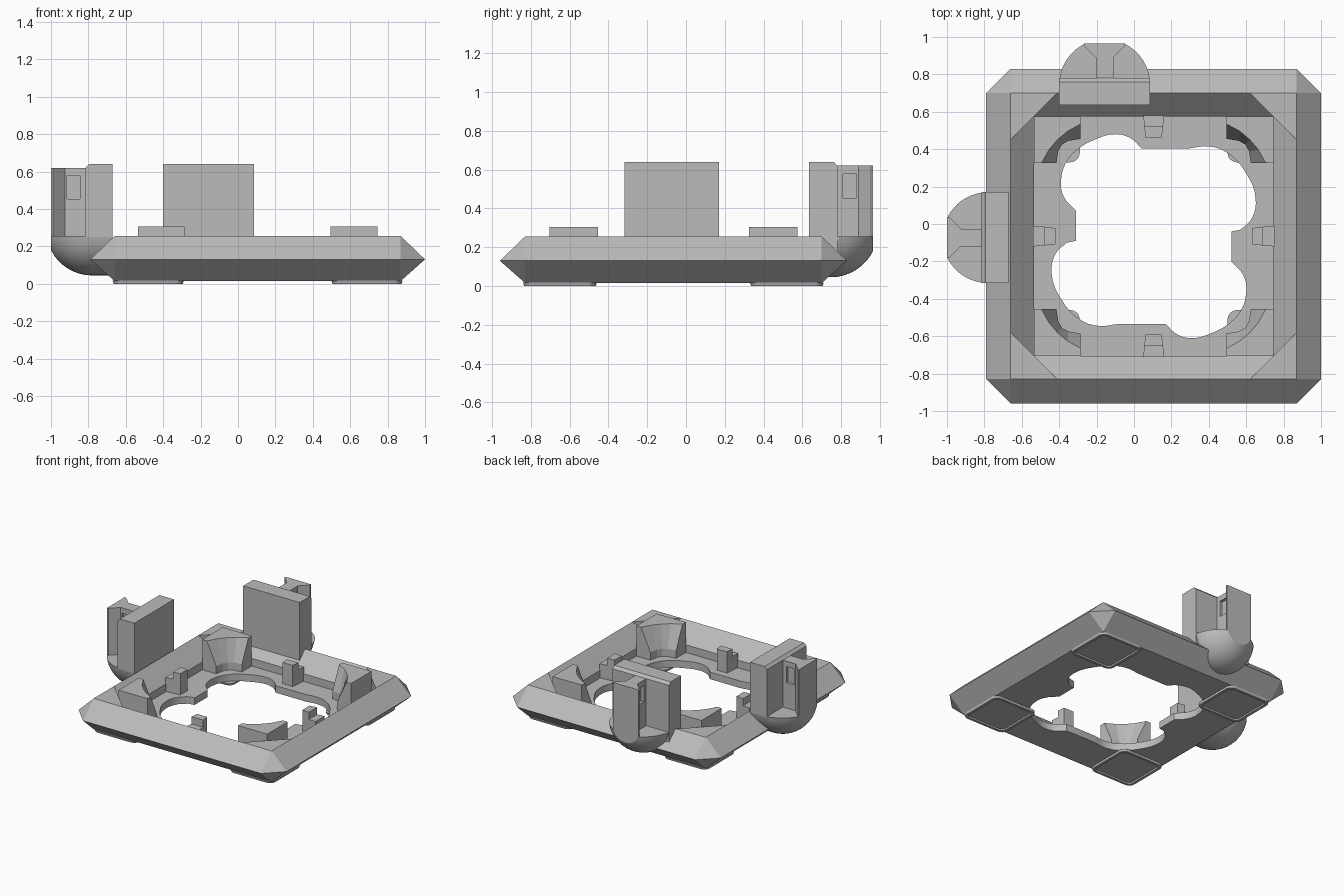
import bpy, bmesh, math
from mathutils import Matrix, Vector

if "Cube" in bpy.data.objects:
    bpy.data.objects.remove(bpy.data.objects["Cube"])

CX, CY = 0.105, -0.065          # centre of the square frame
grey = bpy.data.materials.new("plastic grey")
grey.diffuse_color = (0.5, 0.5, 0.5, 1)
grey.use_nodes = True
grey.node_tree.nodes["Principled BSDF"].inputs["Base Color"].default_value = grey.diffuse_color


def finish(name, bm, mat=Matrix(), smooth=False):
    bmesh.ops.remove_doubles(bm, verts=bm.verts, dist=1e-5)
    bmesh.ops.recalc_face_normals(bm, faces=bm.faces)
    me = bpy.data.meshes.new(name)
    bm.to_mesh(me)
    bm.free()
    me.materials.append(grey)
    ob = bpy.data.objects.new(name, me)
    bpy.context.collection.objects.link(ob)
    ob.matrix_world = mat
    if smooth:
        shade(ob)
    return ob


def shade(ob):
    bpy.ops.object.select_all(action='DESELECT')
    ob.select_set(True)
    bpy.context.view_layer.objects.active = ob
    bpy.ops.object.shade_smooth_by_angle(angle=math.radians(30))


def loft(rings, closed=False):
    """Skin between equally long rings; cap the ends unless closed."""
    bm = bmesh.new()
    vs = [[bm.verts.new(p) for p in r] for r in rings]
    n = len(rings[0])
    pairs = list(zip(vs, vs[1:])) + ([(vs[-1], vs[0])] if closed else [])
    for a, b in pairs:
        for i in range(n):
            j = (i + 1) % n
            f = bm.faces.new((a[i], a[j], b[j], b[i]))
            if f.calc_area() < 1e-7:
                bm.faces.remove(f)
    if not closed:
        bm.faces.new(vs[0])
        bm.faces.new(vs[-1])
    return bm


def prism(points, z0, z1):
    return loft([[(x, y, z) for x, y in points] for z in (z0, z1)])


def octagon(h, c, z):
    """Square of half size h with corners cut by c."""
    pts = []
    for k in range(4):
        for p in ((h, h - c), (h - c, h)):
            v = Matrix.Rotation(k * math.pi / 2, 3, 'Z') @ Vector((p[0], p[1], z))
            pts.append(v)
    return pts


centre = Matrix.Translation((CX, CY, 0))

# Square frame: bevelled outside, ridge on top, corner infills inside
finish("frame", loft([octagon(0.765, 0, 0.015), octagon(0.895, 0.13, 0.13),
                      octagon(0.765, 0, 0.255), octagon(0.765, 0.25, 0.255),
                      octagon(0.64, 0, 0.13), octagon(0.64, 0, 0.015)], closed=True), centre)

# Floor plate with a lobed opening that repeats after half a turn
half = [(-0.415, -0.025), (-0.415, 0.135), (-0.465, 0.185), (-0.49, 0.235), (-0.495, 0.30),
        (-0.47, 0.39), (-0.405, 0.465), (-0.305, 0.52), (-0.205, 0.545), (-0.125, 0.525),
        (-0.065, 0.47), (0.195, 0.47), (0.295, 0.48), (0.395, 0.445), (0.495, 0.335),
        (0.545, 0.205), (0.525, 0.095), (0.465, 0.035)]
hole = half + [(-x, -y) for x, y in half]
cu = bpy.data.curves.new("floor_plate", 'CURVE')
cu.dimensions, cu.fill_mode, cu.extrude, cu.resolution_u = '2D', 'BOTH', 0.0275, 4
for pts, kind in (([(-.64, -.64), (.64, -.64), (.64, .64), (-.64, .64)], 'VECTOR'), (hole, 'AUTO')):
    sp = cu.splines.new('BEZIER')
    sp.bezier_points.add(len(pts) - 1)
    sp.use_cyclic_u = True
    for bp, p in zip(sp.bezier_points, pts):
        bp.co = (p[0], p[1], 0)
        sharp = kind == 'VECTOR' or abs(p[0]) in (0.415, 0.065, 0.465, 0.195)
        bp.handle_left_type = bp.handle_right_type = 'VECTOR' if sharp else 'AUTO'
plate = bpy.data.objects.new("floor_plate", cu)
bpy.context.collection.objects.link(plate)
cu.materials.append(grey)
plate.location = (CX, CY, 0.0425)
bpy.ops.object.select_all(action='DESELECT')
plate.select_set(True)
bpy.context.view_layer.objects.active = plate
bpy.ops.object.convert(target='MESH')
shade(plate)

# Corner seats, wall clips and foot pads, four of each
top = [(.04, .25), (.08, .178), (.125, .125), (.178, .08), (.25, .04)]
low = [(.12, .25), (.13, .185), (.15, .15), (.185, .13), (.25, .12)]
for k in range(4):
    turn = centre @ Matrix.Rotation(k * math.pi / 2, 4, 'Z')
    seat = [[(0.64 - x, 0.64 - y, z) for x, y in [(0, 0), (0, .25)] + arc + [(.25, 0)]]
            for arc, z in ((low, 0.06), (low, 0.13), (top, 0.305))]
    finish(f"corner_seat_{k}", loft(seat), turn)
    arm = [(0.645, -.055), (0.645, .055), (0.58, .05), (0.58, -.05)]
    tip = [(0.585, -.05), (0.585, .05), (0.525, .043), (0.525, -.043)]
    finish(f"clip_arm_{k}", prism(arm, 0.06, 0.18), turn)
    finish(f"clip_tip_{k}", prism(tip, 0.06, 0.235), turn)

    def rounded(h, r, z):
        return [(0.585 + sx * (h - r) + r * math.cos(a), 0.585 + sy * (h - r) + r * math.sin(a), z)
                for q, (sx, sy) in enumerate(((1, 1), (-1, 1), (-1, -1), (1, -1)))
                for a in [math.pi / 2 * (q + t / 4) for t in range(5)]]
    # raised rim around a shallow recess
    finish(f"foot_pad_{k}", loft([rounded(.19, .05, .017), rounded(.185, .045, 0),
                                  rounded(.165, .03, 0), rounded(.16, .025, .01)]), turn)


def tower(side, mat, panel_bottom):
    """Upright plate with a dovetail rail, standing on a rounded pod."""
    # Rounded pod: half cylinder that closes into a sphere, cut flat outside
    R, vc, zc, zt = 0.245, -0.219, 0.29, 0.255
    stations = [-0.33] + [vc + i * 0.219 / 12 for i in range(13)]
    rings = []
    for v in stations:
        r = math.sqrt(R * R - max(0, v - vc) ** 2)
        a0 = math.asin((zc - zt) / r)
        rings.append([(r * math.cos(a), v, zc - r * math.sin(a))
                      for a in [a0 + (math.pi - 2 * a0) * i / 24 for i in range(25)]])
    finish(f"{side}_pod", loft(rings), mat, True)
    # Panel with its outer top edge chamfered
    prof = [(-0.33, panel_bottom), (-0.33, 0.64), (-0.205, 0.64), (-0.185, 0.62), (-0.185, panel_bottom)]
    finish(f"{side}_panel", loft([[(u, v, z) for v, z in prof] for u in (-0.243, 0.243)]), mat)
    # Dovetail rail with a pocket on each side
    edge = [(.047, -.19), (.047, -.075), (.11, -.012), (.11, 0)]
    rail = finish(f"{side}_rail", prism(edge + [(-u, v) for u, v in reversed(edge)], 0.25, 0.62), mat)
    bm = bmesh.new()
    for s in (-1, 1):
        bmesh.ops.create_cube(bm, size=1, matrix=Matrix.Translation((s * 0.05, -0.12, 0.515))
                              @ Matrix.Diagonal((0.05, 0.07, 0.125, 1)))
    cutter = finish(f"{side}_pocket_cutter", bm, mat)
    cutter.hide_render = True
    mod = rail.modifiers.new("pockets", 'BOOLEAN')
    mod.operation, mod.solver, mod.object = 'DIFFERENCE', 'EXACT', cutter
    bpy.context.view_layer.objects.active = rail
    bpy.ops.object.modifier_apply(modifier=mod.name)
    bpy.data.objects.remove(cutter)


tower("back", Matrix.Translation((-0.157, 0.965, 0)), 0.18)
tower("left", Matrix.Translation((-1.0, -0.073, 0)) @ Matrix.Rotation(math.pi / 2, 4, 'Z'), 0.25)
